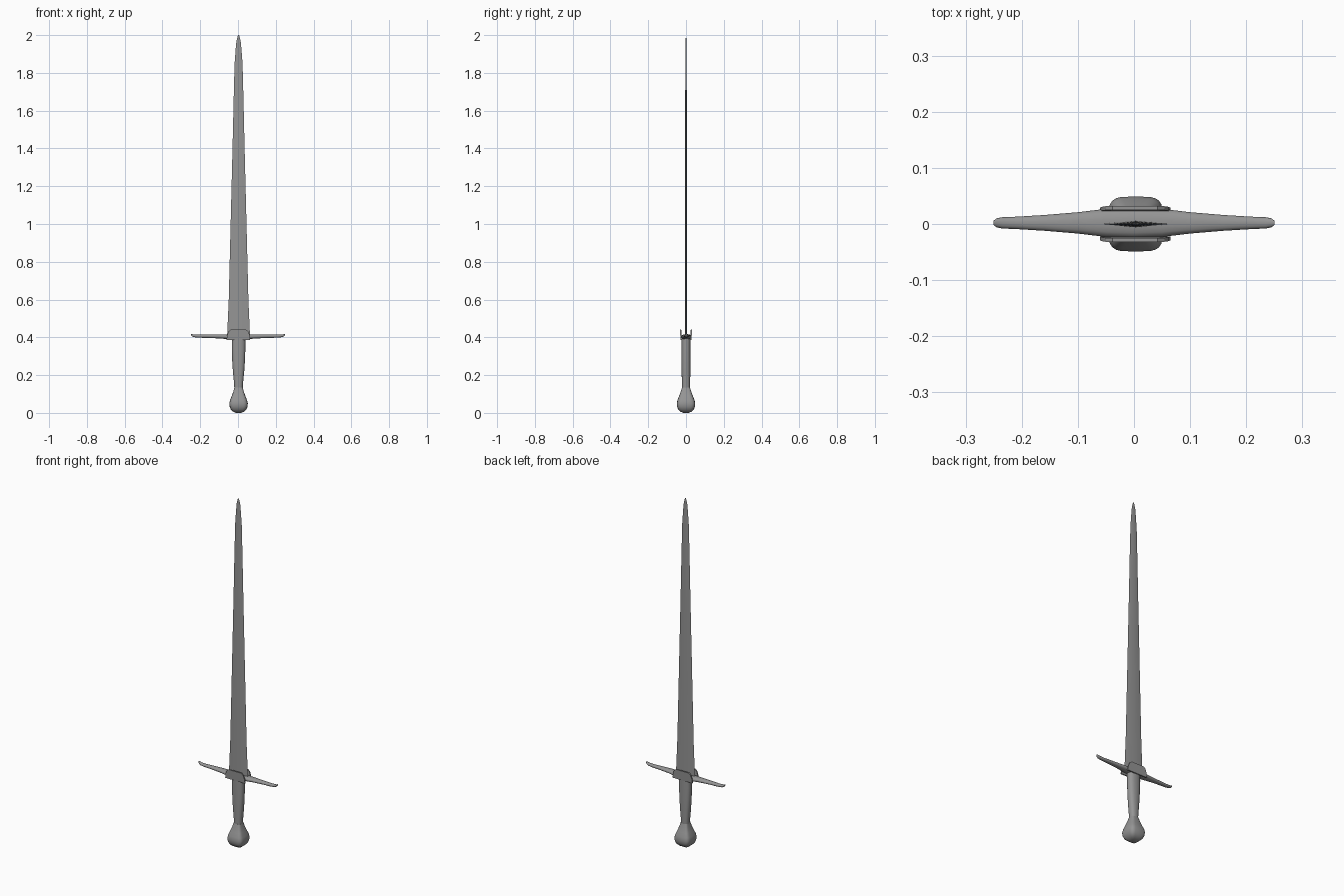
import bpy, bmesh, math

if "Cube" in bpy.data.objects:
    bpy.data.objects.remove(bpy.data.objects["Cube"])

# Dark steel shared by every part
steel = bpy.data.materials.new("dark_steel")
steel.diffuse_color = (0.3, 0.3, 0.3, 1)
steel.use_nodes = True
steel.node_tree.nodes["Principled BSDF"].inputs["Base Color"].default_value = steel.diffuse_color


def superellipse(rx, ry, n, count):
    pts = []
    for i in range(count):
        a = 2 * math.pi * i / count
        c, s = math.cos(a), math.sin(a)
        pts.append((rx * math.copysign(abs(c) ** (2 / n), c),
                    ry * math.copysign(abs(s) ** (2 / n), s)))
    return pts


def loft(name, rings, smooth=40):
    """Skin a list of equal-length point rings and cap both ends."""
    bm = bmesh.new()
    loops = [[bm.verts.new(p) for p in ring] for ring in rings]
    count = len(loops[0])
    for a, b in zip(loops, loops[1:]):
        for i in range(count):
            j = (i + 1) % count
            bm.faces.new((a[i], a[j], b[j], b[i]))
    bm.faces.new(loops[0])
    bm.faces.new(loops[-1])
    bmesh.ops.recalc_face_normals(bm, faces=bm.faces)
    mesh = bpy.data.meshes.new(name)
    bm.to_mesh(mesh)
    bm.free()
    mesh.materials.append(steel)
    obj = bpy.data.objects.new(name, mesh)
    bpy.context.collection.objects.link(obj)
    bpy.ops.object.select_all(action='DESELECT')
    obj.select_set(True)
    bpy.context.view_layer.objects.active = obj
    if smooth:
        bpy.ops.object.shade_smooth_by_angle(angle=math.radians(smooth))
    return obj


def upright(profile, n, count, shift=0.003):
    return [[(x + shift, y, z) for x, y in superellipse(rx, ry, n, count)]
            for z, rx, ry in profile]


# Blade: long tapering diamond section
blade = [(0.395, 0.061, 0.006), (0.60, 0.052, 0.0055), (1.00, 0.042, 0.005),
         (1.40, 0.032, 0.0045), (1.70, 0.025, 0.004), (1.85, 0.021, 0.0035),
         (1.93, 0.015, 0.003), (1.97, 0.011, 0.002), (2.00, 0.003, 0.0006)]
loft("blade", [[(rx + 0.003, 0, z), (0.003, ry, z), (0.003 - rx, 0, z), (0.003, -ry, z)]
               for z, rx, ry in blade])

# Grip: flattened oval narrowing towards the pommel
grip = [(0.12, 0.022, 0.021), (0.16, 0.024, 0.022), (0.22, 0.030, 0.023),
        (0.28, 0.034, 0.024), (0.34, 0.036, 0.024), (0.395, 0.036, 0.024)]
loft("grip", upright(grip, 2.4, 20))

# Pommel: pear shape with a rounded square section
pommel = [(0.0, 0.014, 0.014), (0.006, 0.028, 0.028), (0.016, 0.040, 0.040),
          (0.032, 0.047, 0.047), (0.050, 0.049, 0.049), (0.068, 0.045, 0.045),
          (0.09, 0.036, 0.036), (0.115, 0.027, 0.027), (0.135, 0.022, 0.021)]
loft("pommel", upright(pommel, 4.2, 24))

# Crossguard: tapered arms with upturned ends (x, centre z, half depth, half height)
arm = [(0.0, 0.403, 0.027, 0.014), (0.05, 0.403, 0.025, 0.013),
       (0.10, 0.405, 0.019, 0.011), (0.16, 0.406, 0.014, 0.009),
       (0.21, 0.406, 0.011, 0.008), (0.235, 0.408, 0.010, 0.007),
       (0.245, 0.412, 0.008, 0.006), (0.25, 0.416, 0.004, 0.004)]
stations = [(-x, z, ry, rz) for x, z, ry, rz in reversed(arm[1:])] + arm
loft("crossguard", [[(x, y + 0.002, zc + z) for y, z in superellipse(ry, rz, 2.2, 14)]
                    for x, zc, ry, rz in stations])

# Langet plates: rounded flanges rising in front of and behind the blade
outline = [(0.063, 0.386), (0.060, 0.410), (0.052, 0.432), (0.040, 0.441)]
outline = outline + [(-x, z) for x, z in reversed(outline)]
for side, name in ((-1, "front_langet"), (1, "back_langet")):
    loft(name, [[(x + 0.002, side * (y + (z - 0.386) * 0.06), z) for x, z in outline]
                for y in (0.022, 0.029)], smooth=30)
